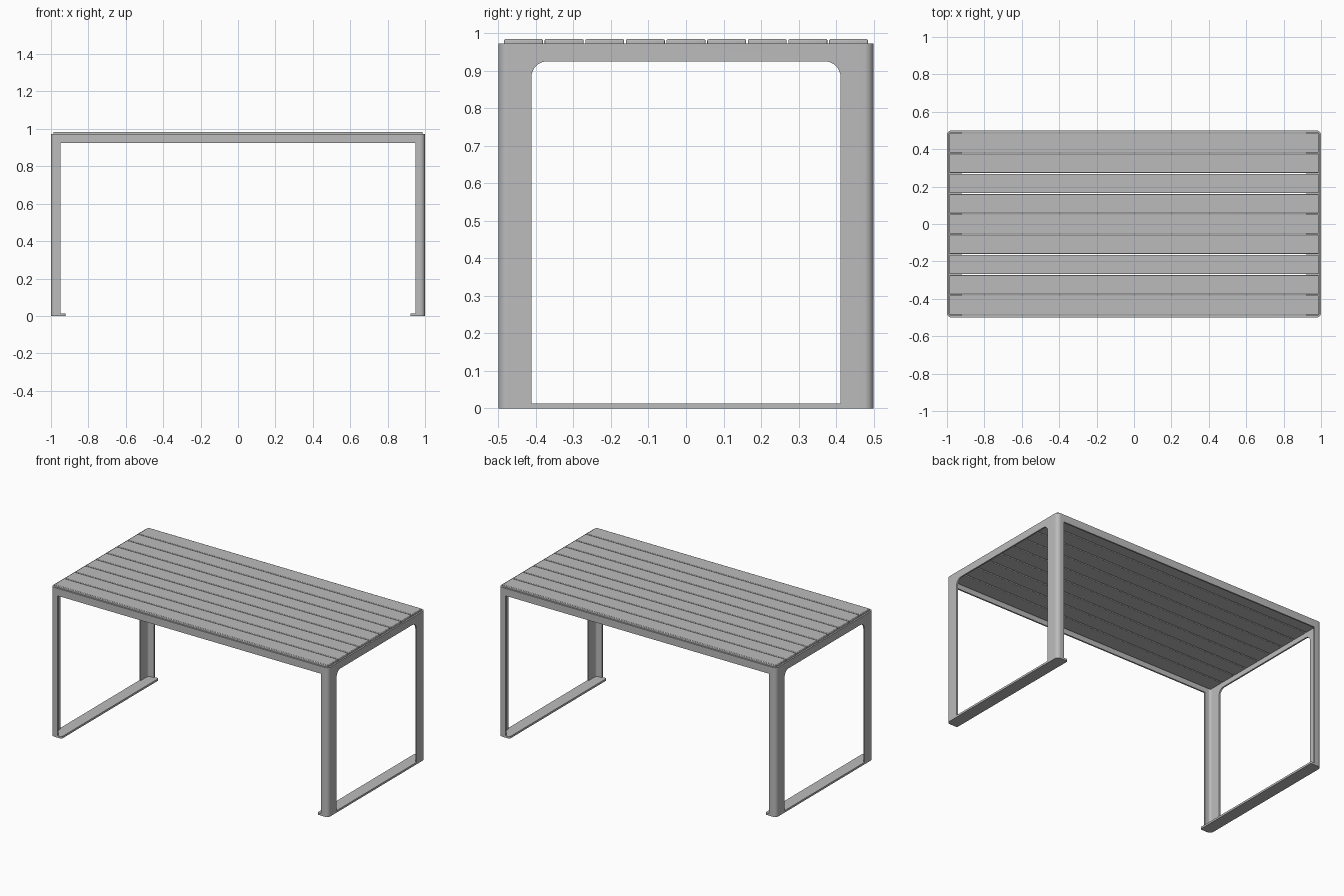
import bpy, bmesh, math
from mathutils import Matrix, Vector

if "Cube" in bpy.data.objects:
    bpy.data.objects.remove(bpy.data.objects["Cube"], do_unlink=True)

grey = bpy.data.materials.new("light_grey_paint")
grey.use_nodes = True
GREY = (0.5, 0.5, 0.5, 1)
grey.diffuse_color = GREY
grey.node_tree.nodes["Principled BSDF"].inputs["Base Color"].default_value = GREY

HX, HY = 1.0, 0.5      # half length and half depth
SHEET = 0.01           # frame sheet thickness
RAIL_TOP, RAIL_LOW = 0.973, 0.925
RADIUS = 0.025


def rounded(x0, x1, y0, y1, radii, steps=8):
    """Rectangle outline, anticlockwise from the lower left, one radius per corner."""
    corners = [(x0, y0, 1, 1), (x1, y0, -1, 1), (x1, y1, -1, -1), (x0, y1, 1, -1)]
    pts = []
    for i, ((x, y, sx, sy), r) in enumerate(zip(corners, radii)):
        if r == 0:
            pts.append((x, y))
            continue
        for k in range(steps + 1):
            a = math.pi + (i + k / steps) * math.pi / 2
            pts.append((x + sx * r + r * math.cos(a), y + sy * r + r * math.sin(a)))
    return pts


def prism(name, outline, low, high, along_x=False):
    """Extrude an outline along z, or a (y, z) outline along x."""
    bm = bmesh.new()
    place = (lambda p: Vector((low, *p))) if along_x else (lambda p: Vector((*p, low)))
    face = bm.faces.new([bm.verts.new(place(p)) for p in outline])
    out = bmesh.ops.extrude_face_region(bm, geom=[face])["geom"]
    step = Vector((high - low, 0, 0)) if along_x else Vector((0, 0, high - low))
    bmesh.ops.translate(bm, vec=step, verts=[g for g in out if isinstance(g, bmesh.types.BMVert)])
    bmesh.ops.recalc_face_normals(bm, faces=bm.faces)
    mesh = bpy.data.meshes.new(name)
    bm.to_mesh(mesh)
    bm.free()
    mesh.materials.append(grey)
    obj = bpy.data.objects.new(name, mesh)
    bpy.context.collection.objects.link(obj)
    return obj


def select(obj):
    bpy.ops.object.select_all(action="DESELECT")
    obj.select_set(True)
    bpy.context.view_layer.objects.active = obj


def cut(obj, cutter):
    cutter.hide_render = True
    mod = obj.modifiers.new("cut", "BOOLEAN")
    mod.operation, mod.solver, mod.object = "DIFFERENCE", "EXACT", cutter
    select(obj)
    bpy.ops.object.modifier_apply(modifier=mod.name)
    bpy.data.objects.remove(cutter, do_unlink=True)


def smooth(obj):
    select(obj)
    bpy.ops.object.shade_smooth_by_angle(angle=math.radians(35))


# Folded sheet frame: angle legs and rails left over from a rounded tube
frame = prism("frame", rounded(-HX, HX, -HY, HY, [RADIUS] * 4), 0, RAIL_TOP)
ix, iy = HX - SHEET, HY - SHEET
cut(frame, prism("hollow", rounded(-ix, ix, -iy, iy, [RADIUS - SHEET] * 4), -1, 2))
cut(frame, prism("end_opening", rounded(-0.412, 0.412, -1, RAIL_LOW, [0, 0, 0.042, 0.042]),
                 -2, 2, along_x=True))
cut(frame, prism("long_opening", rounded(-0.95, 0.95, -1, 1, [0] * 4), -1, RAIL_LOW))
smooth(frame)

# Flat foot plates joining the legs at each end
for side, name in ((-1, "right_foot"), (1, "left_foot")):
    xs = sorted((side * HX, side * 0.922))
    radii = [RADIUS, 0.008, 0.008, RADIUS] if side < 0 else [0.008, RADIUS, RADIUS, 0.008]
    smooth(prism(name, rounded(*xs, -HY, HY, radii), 0, 0.013))

# Nine table top slats with eased edges
COUNT, PITCH, WIDTH = 9, 0.1083, 0.1035
for i in range(COUNT):
    y = (i - (COUNT - 1) / 2) * PITCH
    slat = prism(f"slat_{i + 1}", rounded(-0.987, 0.987, y - WIDTH / 2, y + WIDTH / 2, [0.004] * 4, 3),
                 0.953, 0.984)
    bevel = slat.modifiers.new("eased_edges", "BEVEL")
    bevel.width, bevel.segments = 0.003, 2
    bevel.limit_method, bevel.angle_limit = "ANGLE", math.radians(60)
    smooth(slat)
